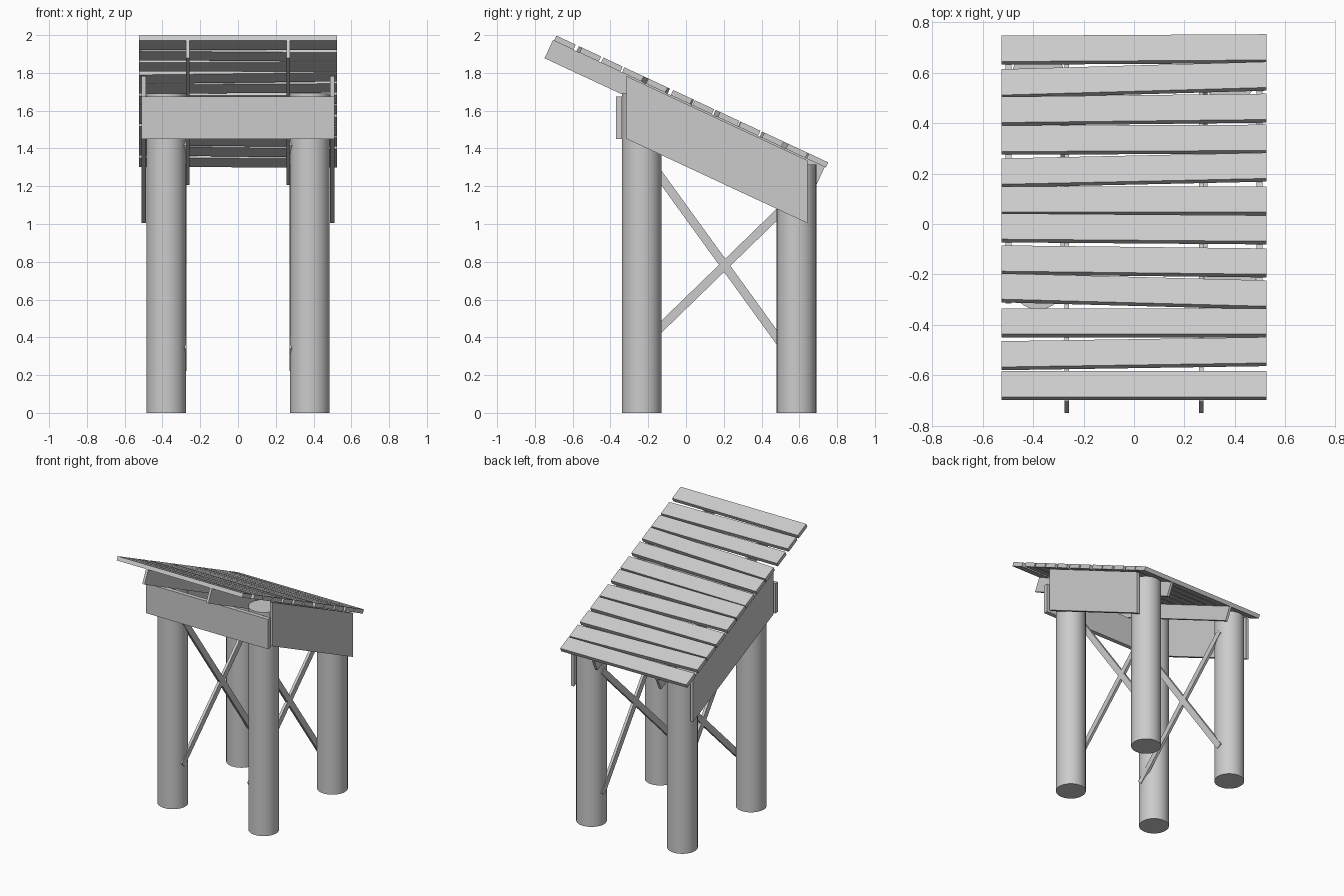
import bpy, bmesh
from math import sin, cos, radians
from mathutils import Vector

if "Cube" in bpy.data.objects:
    bpy.data.objects.remove(bpy.data.objects["Cube"])

A = radians(25)
C, S = cos(A), sin(A)
Y0, Z0 = -0.692, 2.0          # top front edge of the sloping roof


def slope(x, s, t):
    """Point s along the slope, t below the roof surface."""
    return Vector((x, Y0 + s * C - t * S, Z0 - s * S - t * C))


def solid(name, ring_a, ring_b):
    """Closed prism between two matching rings of points."""
    bm = bmesh.new()
    a = [bm.verts.new(p) for p in ring_a]
    b = [bm.verts.new(p) for p in ring_b]
    n = len(a)
    bm.faces.new(a)
    bm.faces.new(b[::-1])
    for i in range(n):
        j = (i + 1) % n
        bm.faces.new((a[j], a[i], b[i], b[j]))
    bmesh.ops.recalc_face_normals(bm, faces=bm.faces)
    me = bpy.data.meshes.new(name)
    bm.to_mesh(me)
    bm.free()
    ob = bpy.data.objects.new(name, me)
    bpy.context.collection.objects.link(ob)
    return ob


def side_prism(name, profile, x0, x1):
    """Extrude a (y, z) profile along x."""
    return solid(name, [(x0, y, z) for y, z in profile],
                 [(x1, y, z) for y, z in profile])


def post(name, x, y, height):
    bpy.ops.mesh.primitive_cylinder_add(vertices=32, radius=0.105, depth=height,
                                        location=(x, y, height / 2))
    ob = bpy.context.object
    ob.name = name
    bpy.ops.object.shade_smooth_by_angle(angle=radians(30))


def brace(name, p, q, x0, x1, width=0.046):
    p, q = Vector(p), Vector(q)
    d = (q - p).normalized()
    n = Vector((-d.y, d.x)) * width / 2
    side_prism(name, [p + n, q + n, q - n, p - n], x0, x1)


for side, m in (("left", -1), ("right", 1)):
    # round posts
    post(f"front_post_{side}", m * 0.38, -0.235, 1.69)
    post(f"back_post_{side}", m * 0.38, 0.585, 1.315)
    # sloping side boards
    side_prism(f"side_board_{side}",
               [(-0.315, 1.783), (0.642, 1.337), (0.642, 1.005), (-0.315, 1.451)],
               m * 0.487, m * 0.51)
    # crossed braces on the inner faces of the posts
    brace(f"brace_down_{side}", (-0.265, 1.43), (0.60, 0.235), m * 0.272, m * 0.292)
    brace(f"brace_up_{side}", (-0.265, 0.325), (0.60, 1.165), m * 0.272, m * 0.292)
    # rafters under the planks
    ends = [slope(0, s, t) for s, t in ((0, 0.03), (1.588, 0.03), (1.588, 0.135), (0, 0.135))]
    side_prism(f"rafter_{side}", [(v.y, v.z) for v in ends], m * 0.257, m * 0.276)

# front board
side_prism("front_board", [(-0.37, 1.45), (-0.338, 1.45), (-0.338, 1.675), (-0.37, 1.675)],
           -0.51, 0.51)

# uneven roof planks: front edge y at the left and right ends
PLANKS = [(0.632, 0.638), (0.499, 0.529), (0.390, 0.402), (0.275, 0.279),
          (0.145, 0.168), (0.034, 0.034), (-0.073, -0.081), (-0.200, -0.212),
          (-0.311, -0.339), (-0.450, -0.450), (-0.580, -0.564), (-0.699, -0.699)]
for i, edge in enumerate(PLANKS):
    rings = []
    for x, y in zip((-0.525, 0.525), edge):
        s = (y - Y0 + 0.03 * S) / C
        rings.append([slope(x, s, 0), slope(x, s + 0.113, 0),
                      slope(x, s + 0.113, 0.03), slope(x, s, 0.03)])
    solid(f"roof_plank_{i + 1}", *rings)
